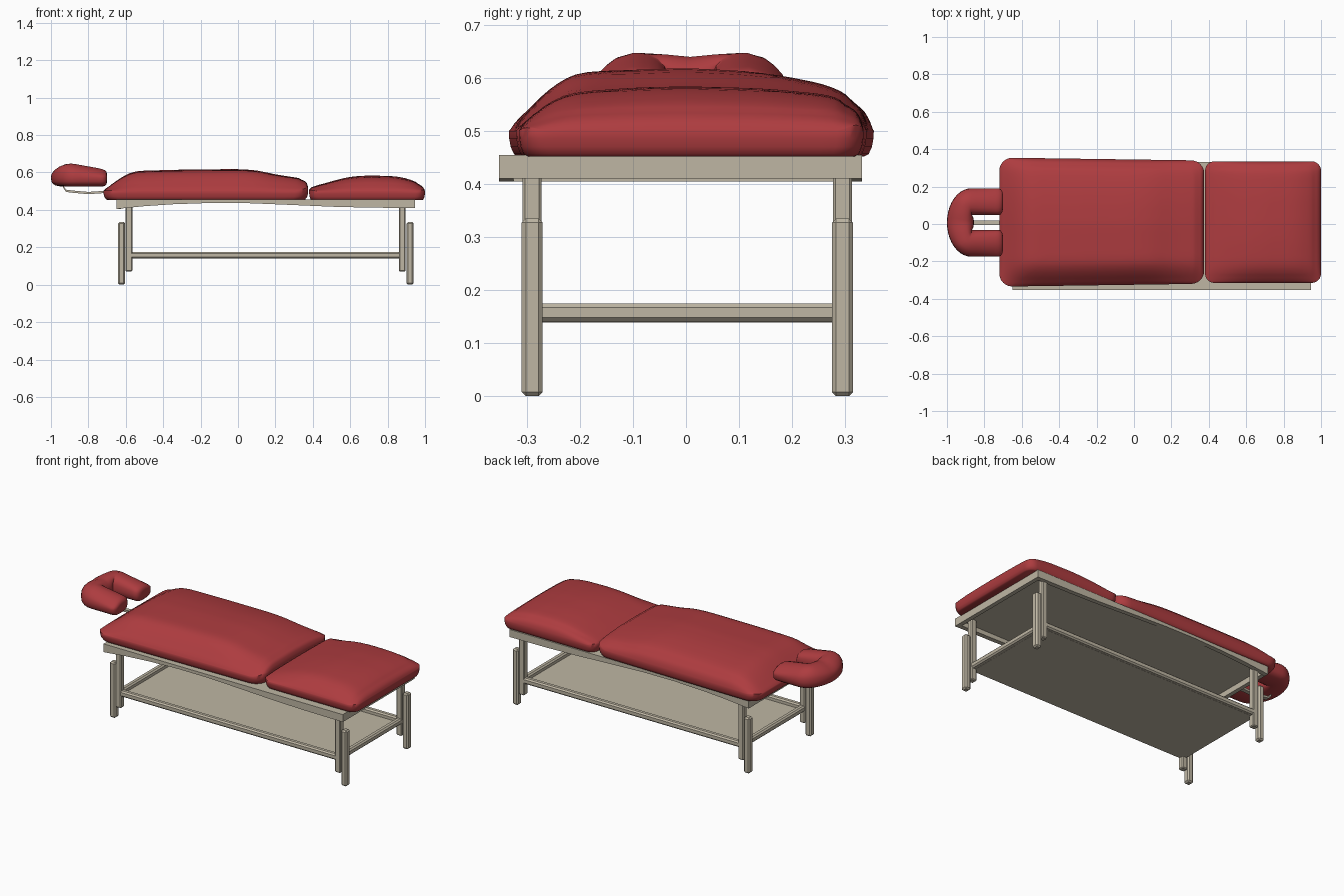
import bpy, bmesh, math

if "Cube" in bpy.data.objects:
    bpy.data.objects.remove(bpy.data.objects["Cube"])

def material(name, col):
    m = bpy.data.materials.new(name)
    m.diffuse_color = (*col, 1)
    m.use_nodes = True
    m.node_tree.nodes["Principled BSDF"].inputs["Base Color"].default_value = m.diffuse_color
    return m

RED = material("red_leather", (0.42, 0.045, 0.05))
WOOD = material("pale_wood", (0.52, 0.47, 0.37))

def finish(name, bm, mat, bevel=0, smooth=None):
    bmesh.ops.recalc_face_normals(bm, faces=bm.faces)
    me = bpy.data.meshes.new(name)
    bm.to_mesh(me)
    bm.free()
    ob = bpy.data.objects.new(name, me)
    bpy.context.collection.objects.link(ob)
    me.materials.append(mat)
    if bevel:
        b = ob.modifiers.new("bevel", 'BEVEL')
        b.width, b.segments = bevel, 1
    if smooth:
        bpy.context.view_layer.objects.active = ob
        ob.select_set(True)
        bpy.ops.object.shade_smooth_by_angle(angle=math.radians(smooth))
        ob.select_set(False)
    return ob

def box(name, x0, x1, y0, y1, z0, z1, bevel=0.0):
    bm = bmesh.new()
    bmesh.ops.create_cube(bm, size=1)
    for v in bm.verts:
        v.co = ((x0 + x1) / 2 + v.co.x * (x1 - x0), (y0 + y1) / 2 + v.co.y * (y1 - y0),
                (z0 + z1) / 2 + v.co.z * (z1 - z0))
    return finish(name, bm, WOOD, bevel)

def side_profile(name, pts, y0, y1, smooth=None):
    """Extrude an x-z outline between two y values."""
    bm = bmesh.new()
    f = bm.faces.new([bm.verts.new((x, y0, z)) for x, z in pts])
    r = bmesh.ops.extrude_face_region(bm, geom=[f])
    for v in r["geom"]:
        if isinstance(v, bmesh.types.BMVert):
            v.co.y = y1
    return finish(name, bm, WOOD, 0, smooth)

def lerp(tab, t):
    for (a, p), (b, q) in zip(tab, tab[1:]):
        if t <= b:
            return p + (q - p) * max(0, t - a) / (b - a)
    return tab[-1][1]

def soft(tab, t):
    w = max(0, min(0.035, t - tab[0][0], tab[-1][0] - t))
    return sum(lerp(tab, t + w * k / 3) for k in range(-3, 4)) / 7

def loft(bm, rings, cap=True):
    rows = [[bm.verts.new(p) for p in r] for r in rings]
    n = len(rows[0])
    for a, b in zip(rows, rows[1:]):
        for i in range(n):
            bm.faces.new((a[i], a[(i + 1) % n], b[(i + 1) % n], b[i]))
    if cap:
        bm.faces.new(rows[0])
        bm.faces.new(rows[-1])

def rounded_rect(x0, x1, y0, y1, r):
    corners = [(x1 - r, y1 - r, 0), (x0 + r, y1 - r, 90), (x0 + r, y0 + r, 180), (x1 - r, y0 + r, 270)]
    arcs = [[(cx + r * math.cos(math.radians(a + 15 * k)), cy + r * math.sin(math.radians(a + 15 * k)))
             for k in range(7)] for cx, cy, a in corners]
    pts = []
    for i in range(4):
        pts += arcs[i]
        (ax, ay), (bx, by) = arcs[i][-1], arcs[(i + 1) % 4][0]
        pts += [(ax + (bx - ax) * k / 20, ay + (by - ay) * k / 20) for k in range(1, 20)]
    return pts

def cushion(name, x0, x1, y0, y1, r, rim, along, across, taper=0):
    """Rounded pad: height over the rim is a lengthwise profile times a crosswise one."""
    cx, cy = (x0 + x1) / 2, (y0 + y1) / 2
    out = rounded_rect(x0, x1, y0, y1, r)
    def ring(s, z=None):
        res = []
        for px, py in out:
            x, y = cx + (px - cx) * s, cy + (py - cy) * s
            h = z if z else rim + soft(along, x) * soft(across, y)
            res.append((x, cy + (y - cy) * (1 - taper * (x - x0) / (x1 - x0)), h))
        return res
    rings = [ring(0.95, 0.452), ring(0.972, 0.456), ring(0.99, 0.47), ring(0.998, 0.486)]
    rings += [ring(s) for s in (1, .995, .987, .975, .96, .94, .915, .89, .86, .83, .79, .75,
                                .7, .65, .58, .5, .4, .3, .2, .1, .02)]
    bm = bmesh.new()
    loft(bm, rings)
    finish(name, bm, RED, 0, 60)

# Padded body and leg cushions
cushion("body_cushion", -0.72, 0.375, -0.335, 0.355, 0.07, 0.5,
        [(-.72, 0), (-.705, .018), (-.68, .033), (-.61, .085), (-.55, .109), (-.3, .116), (0, .119),
         (.1, .113), (.2, .09), (.3, .075), (.35, .067), (.365, .055), (.375, 0.02)],
        [(-.335, 0), (-.32, .22), (-.28, .55), (-.235, .88), (-.2, .94), (0, 1), (.12, .95), (.2, .86),
         (.29, .7), (.33, .5), (.347, .25), (.355, 0)], 0.045)
cushion("leg_cushion", 0.38, 1.0, -0.315, 0.335, 0.05, 0.5,
        [(.38, 0.008), (.395, .026), (.45, .038), (.53, .062), (.6, .078), (.7, .085), (.85, .08), (.92, .064),
         (.97, .042), (.99, .025), (1, 0)],
        [(-.315, 0), (-.305, .22), (-.26, .65), (-.22, .86), (-.1, .97), (0, 1), (.15, .95),
         (.28, .8), (.315, .6), (.33, .3), (.335, 0)])

# U-shaped face rest, open towards the body cushion
CY, TOP = 0.008, [(-1, .615), (-.95, .637), (-.9, .652), (-.83, .637), (-.76, .626), (-.7, .612)]
path = [(-.7 - .17 * k / 6, .111, 1, 0) for k in range(7)]
path = [(x, y, 0, 1) for x, y, *_ in path]
path += [(-.87 - .058 * math.sin(a), .111 * math.cos(a), -math.sin(a), math.cos(a))
         for a in [math.pi * k / 20 for k in range(1, 20)]]
path += [(x, -y, 0, -1) for x, y, *_ in reversed(path[:7])]
rings = []
N = len(path)
for i, (x, y, nx, ny) in enumerate(path):
    e = min(i, N - 1 - i)
    steps = [(.45, 0), (.75, -.003), (.93, -.012), (1, -.026)] if e == 0 else [(1, 0)]
    if i == N - 1:
        steps = steps[::-1]
    for s, dx in steps:
        ring = []
        for k in range(20):
            t = 2 * math.pi * k / 20
            c, d = math.cos(t), math.sin(t)
            u = math.copysign(abs(c) ** .7, c) * .072 * s
            v = math.copysign(abs(d) ** .7, d) * s
            px, py = x + dx + nx * u, y + ny * u
            if e > 0 and e < 2:
                px -= .012
            top = soft(TOP, max(-1, min(-.7, px))) - .55 * max(0, abs(py) - .12) ** 1.1 - .005 * max(0, 1 - abs(py) / .05)
            mid = .572
            ring.append((px, py + CY, mid + v * ((top - mid) if v > 0 else (mid - .525))))
        rings.append(ring)
bm = bmesh.new()
loft(bm, rings)
finish("face_rest", bm, RED, 0, 60)

# Curved bracket holding the face rest
upper = [(-.935, .53), (-.92, .508), (-.88, .503), (-.8, .496), (-.74, .5), (-.64, .508)]
side_profile("face_rest_bracket", upper + [(x, z - .012) for x, z in reversed(upper)], -.005, .02, 40)

# Table top with arched side aprons and straight end aprons
box("table_top", -.645, .94, -.34, .325, .438, .455)
arch = [(-.65, .405), (-.5, .42), (-.35, .43), (-.15, .437), (.05, .436), (.25, .428), (.5, .417), (.7, .412), (.945, .41)]
apron = [(-.65, .455), (.945, .455)] + arch[::-1]
side_profile("front_apron", apron, -.352, -.325)
side_profile("back_apron", apron, .305, .332)
box("head_apron", -.65, -.625, -.325, .305, .405, .455)
box("foot_apron", .92, .945, -.325, .305, .41, .455)

# Telescoping legs: fixed inner post and lower outer post
for end, xi, xo in (("head", -.583, -.622), ("foot", .878, .92)):
    for side, y in (("front", -.29), ("back", .295)):
        box(f"{end}_{side}_upper_leg", xi - .018, xi + .018, y - .018, y + .018, .07, .445, .005)
        box(f"{end}_{side}_lower_leg", xo - .019, xo + .019, y - .02, y + .02, 0, .335, .008)

# Shelf and the rails round it
box("shelf", -.575, .87, -.285, .29, .139, .15)
for side, y in (("front", -.29), ("back", .295)):
    box(f"{side}_rail", -.58, .875, y - .017, y + .017, .14, .175, .008)
for end, x in (("head", -.583), ("foot", .878)):
    box(f"{end}_rail", x - .017, x + .017, -.285, .29, .14, .175, .008)
